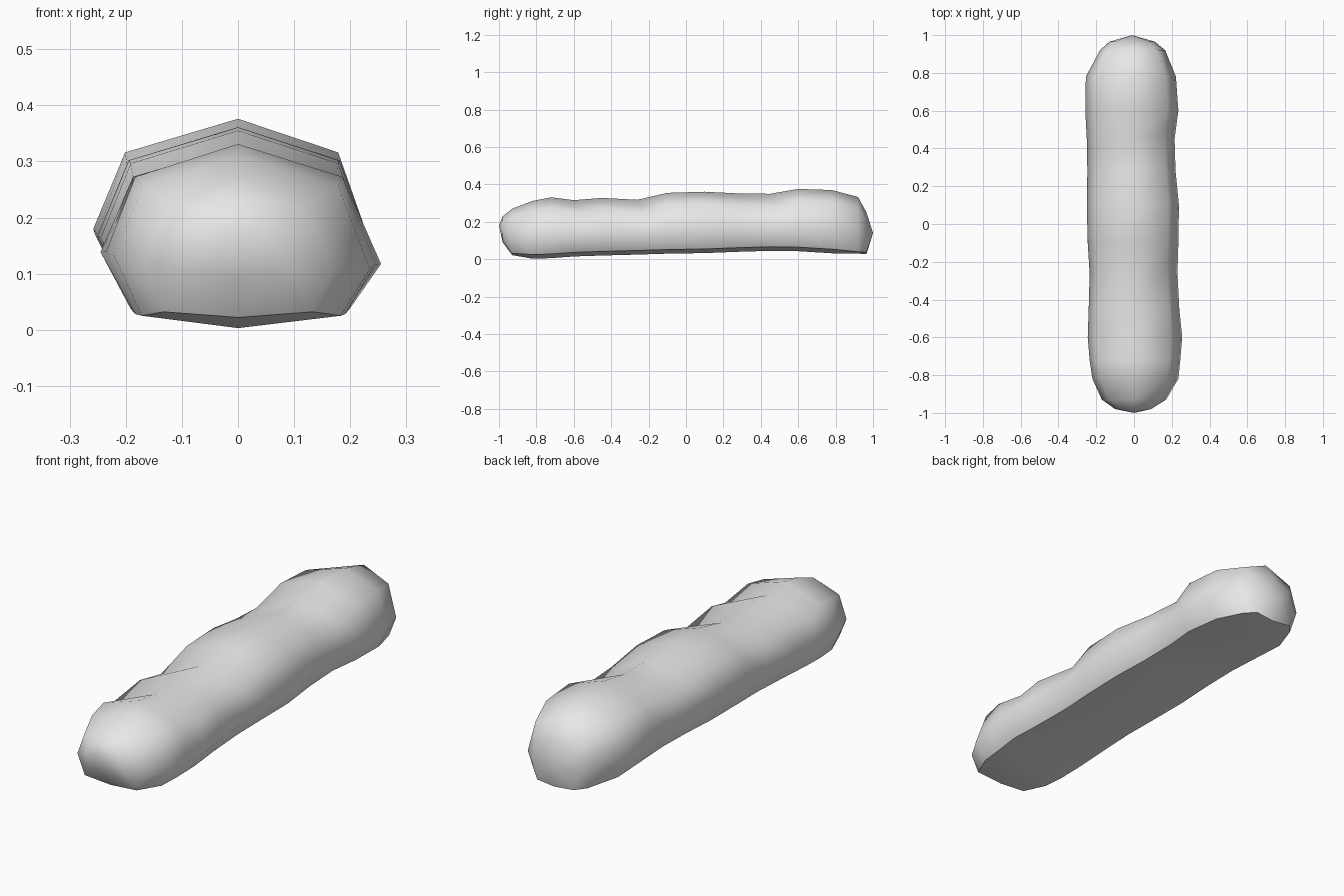
import bpy
import bmesh

# Remove the default cube
cube = bpy.data.objects.get("Cube")
if cube:
    bpy.data.objects.remove(cube, do_unlink=True)

# Plain crust colour
crust = bpy.data.materials.new("plain grey crust")
crust.use_nodes = True
grey = (0.8, 0.8, 0.8, 1)
crust.diffuse_color = grey
crust.node_tree.nodes["Principled BSDF"].inputs["Base Color"].default_value = grey

# Stations along the loaf: y, -x width, +x width, top, bottom, shoulder dip
STATIONS = [
    (-.98, .1, .09, .23, .09, 0),
    (-.93, .17, .17, .27, .022, 0),
    (-.82, .22, .235, .312, .003, 0),
    (-.72, .235, .245, .331, .006, 0),
    (-.6, .245, .255, .316, .015, .02),
    (-.45, .24, .24, .328, .02, 0),
    (-.26, .235, .23, .318, .025, .02),
    (-.1, .245, .235, .355, .03, 0),
    (.1, .25, .238, .361, .033, 0),
    (.28, .247, .22, .352, .04, .012),
    (.45, .25, .215, .35, .045, .02),
    (.6, .258, .235, .376, .043, 0),
    (.78, .255, .222, .37, .032, 0),
    (.92, .18, .165, .333, .03, 0),
    (.965, .13, .11, .25, .028, 0),
]


def section(bm, y, left, right, top, bottom, dip):
    """Eight-sided cross-section with a peaked top and a shallow keel."""
    h = top - bottom
    skew = 2 * dip
    shoulder = top - .18 * h - dip
    corner = bottom + (.022 if abs(y) < .9 else .01)
    points = [
        (0, y, top),
        (.76 * right, y + skew, shoulder),
        (right, y, bottom + .34 * h),
        (.78 * right, y, corner),
        (0, y, bottom),
        (-.78 * left, y, corner),
        (-left, y, bottom + .41 * h),
        (-.78 * left, y - skew, shoulder),
    ]
    return [bm.verts.new(p) for p in points]


# Loaf: loft the sections and close each end on a pole
bm = bmesh.new()
rings = [section(bm, *station) for station in STATIONS]
base_faces = set()
for index, (a, b) in enumerate(zip(rings, rings[1:])):
    for i in range(8):
        j = (i + 1) % 8
        face = bm.faces.new((a[i], a[j], b[j], b[i]))
        if i in (3, 4) and index > 0:
            base_faces.add(face)
for ring, pole in ((rings[0], (0, -1, .18)), (rings[-1], (-.01, 1, .14))):
    tip = bm.verts.new(pole)
    for i in range(8):
        bm.faces.new((ring[i], ring[(i + 1) % 8], tip))
bmesh.ops.recalc_face_normals(bm, faces=bm.faces)

# Smooth crust with a crisp edge around the base
for face in bm.faces:
    face.smooth = True
for edge in bm.edges:
    if sum(face in base_faces for face in edge.link_faces) == 1:
        edge.smooth = False

mesh = bpy.data.meshes.new("loaf")
bm.to_mesh(mesh)
bm.free()
mesh.materials.append(crust)
loaf = bpy.data.objects.new("loaf", mesh)
bpy.context.collection.objects.link(loaf)
